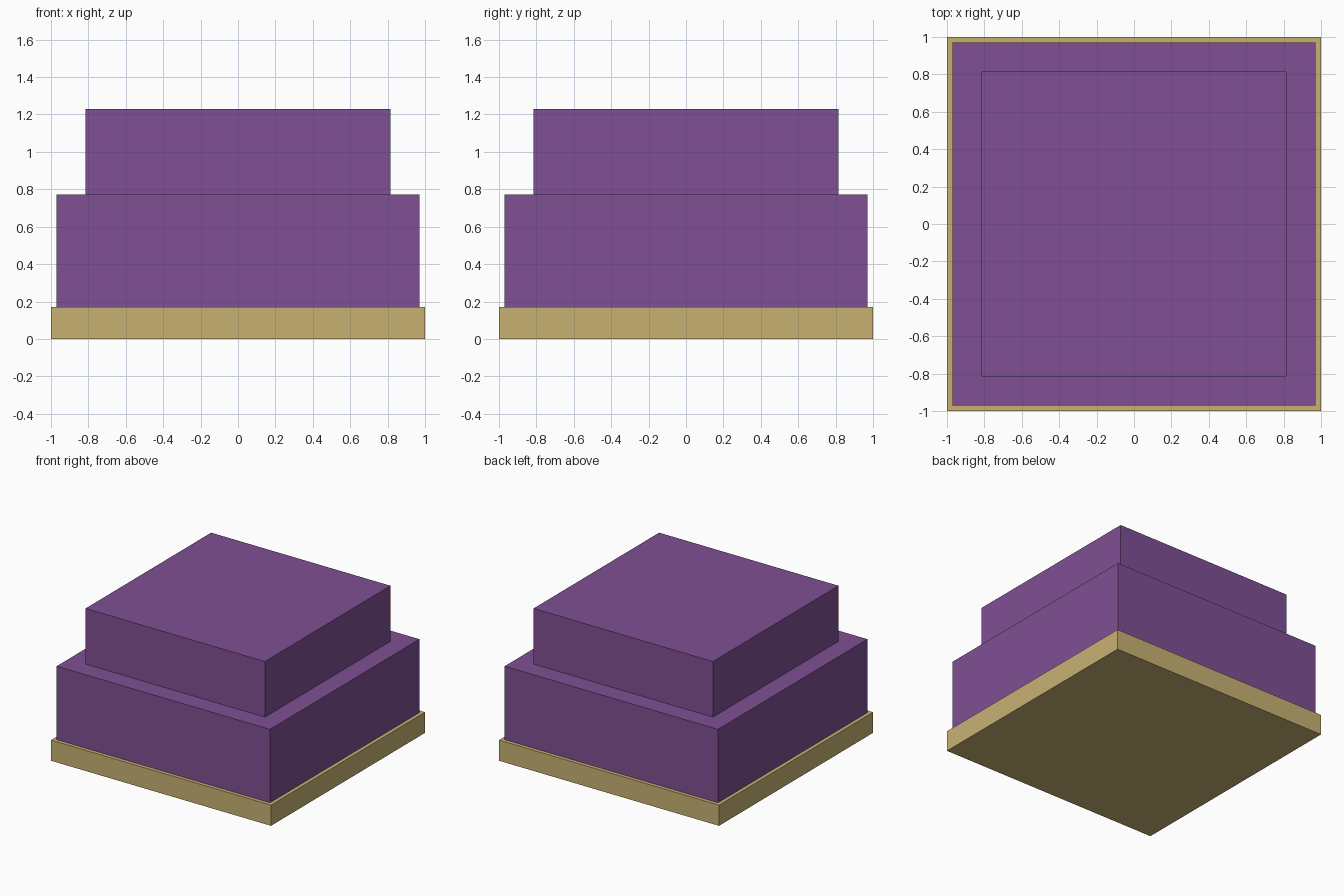
import bpy
import bmesh
from mathutils import Matrix

cube = bpy.data.objects.get("Cube")
if cube:
    bpy.data.objects.remove(cube, do_unlink=True)


def make_material(name, color):
    mat = bpy.data.materials.new(name)
    mat.use_nodes = True
    mat.diffuse_color = color
    mat.node_tree.nodes["Principled BSDF"].inputs["Base Color"].default_value = color
    return mat


def make_tier(name, half_width, bottom, top, mat):
    """Square block spanning bottom to top, centred on the z axis."""
    bm = bmesh.new()
    size = (2 * half_width, 2 * half_width, top - bottom, 1)
    bmesh.ops.create_cube(bm, size=1, matrix=Matrix.Diagonal(size))
    mesh = bpy.data.meshes.new(name)
    bm.to_mesh(mesh)
    bm.free()
    mesh.materials.append(mat)
    obj = bpy.data.objects.new(name, mesh)
    obj.location.z = (bottom + top) / 2
    bpy.context.collection.objects.link(obj)
    return obj


tan = make_material("tan", (0.578, 0.445, 0.171, 1))
purple = make_material("purple", (0.212, 0.08, 0.292, 1))

# Base slab and two stacked, stepped blocks
make_tier("base_slab", 1.0, 0.0, 0.17, tan)
make_tier("lower_tier", 0.97, 0.17, 0.773, purple)
make_tier("upper_tier", 0.815, 0.773, 1.23, purple)
